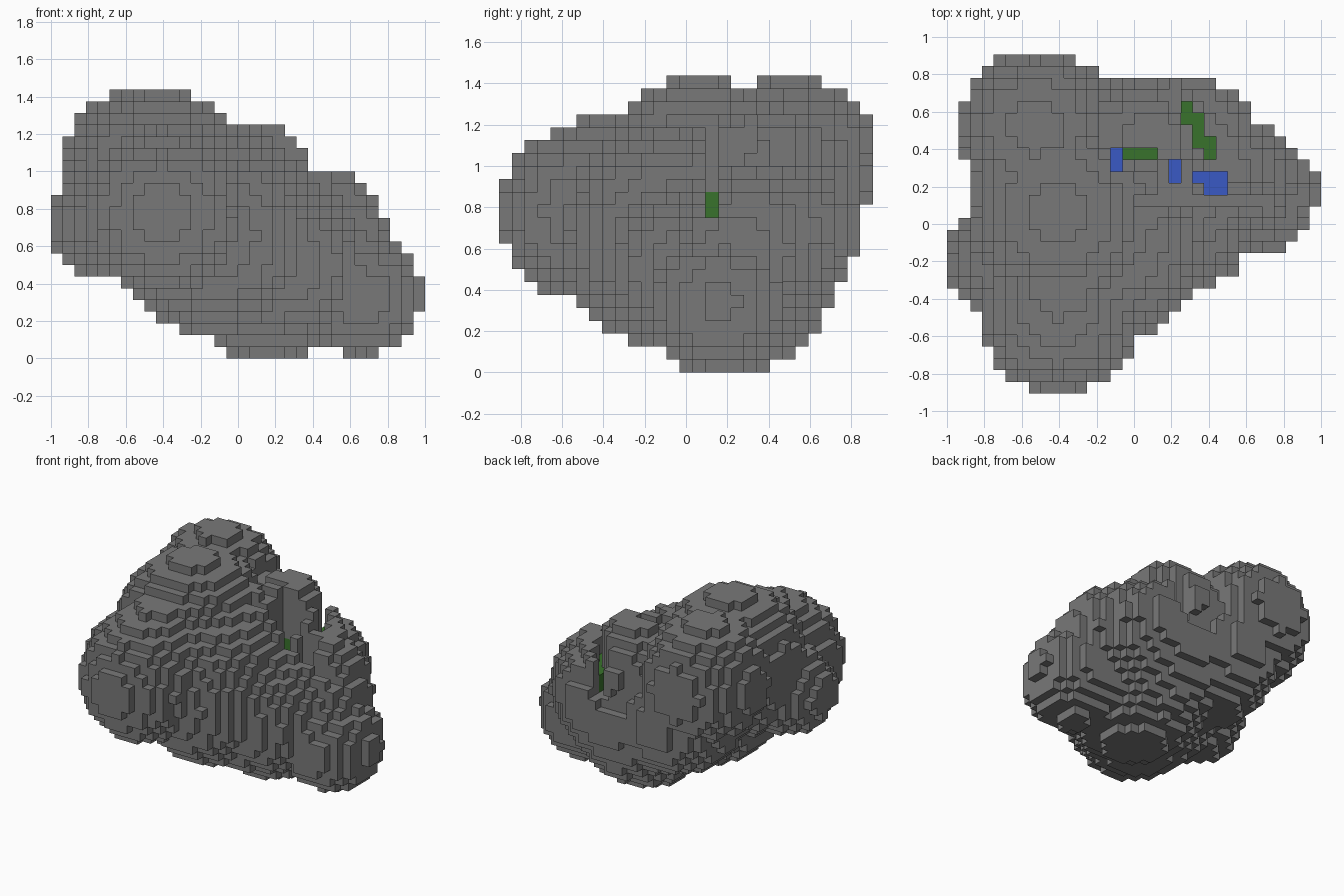
import bpy, bmesh, math
from itertools import product

cube = bpy.data.objects.get("Cube")
if cube:
    bpy.data.objects.remove(cube, do_unlink=True)

CELL = 0.0625
GRID = (32, 29, 23)
ORIGIN = (-1.0, -GRID[1] * CELL / 2, 0.0)

# Rounded lumps of the boulder: x, y, z, radius
LUMPS = [
    (-0.40, 0.06, 0.94, 0.495),   # main peak
    (-0.53, 0.52, 1.03, 0.405),   # back peak
    (-0.40, -0.48, 0.77, 0.425),  # front lobe
    (-0.39, -0.35, 0.95, 0.305),  # front lobe top
    (-0.72, -0.19, 0.72, 0.285),  # side bump
    (-0.12, -0.08, 0.645, 0.53),  # core
    (0.00, 0.17, 0.88, 0.34),     # saddle
    (0.16, 0.19, 0.49, 0.505),    # underside
    (0.665, 0.16, 0.33, 0.318),   # end knob
    (0.50, 0.26, 0.58, 0.325),    # end knob top
    (0.28, 0.01, 0.50, 0.37),     # front flank
    (0.10, 0.35, 0.55, 0.42),     # back flank
    (-0.30, 0.45, 0.68, 0.39),    # back cheek
    (0.09, 0.44, 0.93, 0.325),    # ridge
    (0.30, 0.40, 0.60, 0.355),    # shoulder
    (0.48, 0.31, 0.72, 0.28),     # outer rim, side
    (0.34, 0.49, 0.72, 0.285),    # outer rim, back
]

# Ore veins on the floor of the cleft: x range, y range
GREEN = [(0.25, 0.31, 0.53, 0.66), (0.31, 0.37, 0.41, 0.60),
         (0.37, 0.44, 0.34, 0.47), (-0.06, 0.12, 0.34, 0.41)]
BLUE = [(-0.13, -0.06, 0.28, 0.41), (0.19, 0.25, 0.22, 0.34),
        (0.31, 0.50, 0.22, 0.28), (0.37, 0.50, 0.16, 0.22)]
VEINS = [("green", GREEN, 0.875), ("blue", BLUE, 0.69)]
# Green ore under overhanging rock: beneath the ridge and at the slot's end
BURIED = [(0.12, 0.25, 0.34, 0.41), (-0.06, 0.0, 0.09, 0.16)]
# Open pit, the slot leading out of its side and a notch at the back
PIT = [(0.12, 0.31, 0.16, 0.34), (0.0, 1.0, 0.09, 0.16),
       (0.19, 0.25, 0.59, 0.79), (0.12, 0.19, 0.66, 0.79)]
FLOOR = 0.75


def within(boxes, x, y):
    return any(a < x < b and c < y < d for a, b, c, d in boxes)


def in_rock(x, y, z):
    """Softly blended union of the lumps."""
    k = 0.02
    total = 0.0
    for cx, cy, cz, r in LUMPS:
        d = math.dist((x, y, z), (cx, cy, cz)) - r
        if d < 0:
            return True
        total += math.exp(-d / k)
    return total >= 1


def kind_at(x, y, z):
    """Which substance fills this cell, if any."""
    if not in_rock(x, y, z):
        return None
    if within(BURIED, x, y) and FLOOR - CELL < z < 0.875:
        return "green"
    for name, boxes, top in VEINS:
        if within(boxes, x, y):
            if z > top:
                return None
            return name if z > top - 3 * CELL else "rock"
    if z > FLOOR and within(PIT, x, y):
        return None
    return "rock"


# Fill the grid
cells = {}
for idx in product(*(range(n) for n in GRID)):
    centre = [ORIGIN[i] + (idx[i] + 0.5) * CELL for i in range(3)]
    kind = kind_at(*centre)
    if kind:
        cells[idx] = kind


def build(name, kind, colour_name, colour):
    """Skin all exposed cell sides of one substance."""
    bm = bmesh.new()
    verts = {}

    def vert(corner):
        if corner not in verts:
            verts[corner] = bm.verts.new([ORIGIN[i] + corner[i] * CELL for i in range(3)])
        return verts[corner]

    for idx, k in cells.items():
        if k != kind:
            continue
        for axis, side in product(range(3), (0, 1)):
            near = list(idx)
            near[axis] += 2 * side - 1
            if tuple(near) in cells:
                continue
            quad = []
            for u, v in ((0, 0), (1, 0), (1, 1), (0, 1)):
                corner = list(idx)
                corner[axis] += side
                corner[(axis + 1) % 3] += u
                corner[(axis + 2) % 3] += v
                quad.append(vert(tuple(corner)))
            bm.faces.new(quad if side else quad[::-1])
    mesh = bpy.data.meshes.new(name)
    bm.to_mesh(mesh)
    bm.free()
    mat = bpy.data.materials.new(colour_name)
    mat.use_nodes = True
    mat.diffuse_color = colour
    for node in mat.node_tree.nodes:
        if node.type == 'BSDF_PRINCIPLED':
            node.inputs["Base Color"].default_value = colour
    mesh.materials.append(mat)
    bpy.context.scene.collection.objects.link(bpy.data.objects.new(name, mesh))


build("boulder", "rock", "stone grey", (0.19, 0.19, 0.19, 1))
build("green_vein", "green", "ore green", (0.04, 0.17, 0.025, 1))
build("blue_vein", "blue", "ore blue", (0.042, 0.1, 0.56, 1))
